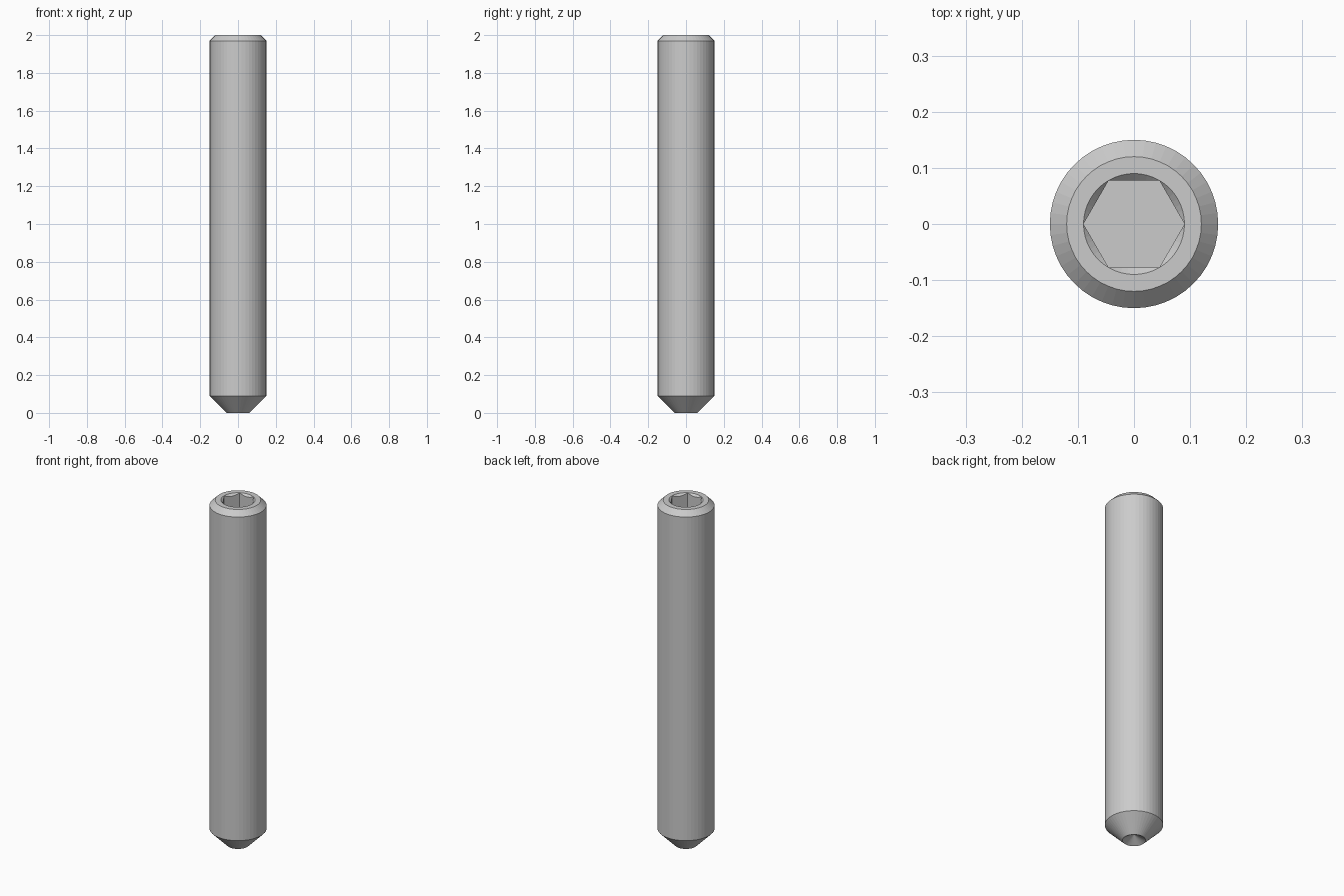
import bpy, bmesh
from math import pi, sin, cos

if "Cube" in bpy.data.objects:
    bpy.data.objects.remove(bpy.data.objects["Cube"])

SEG = 48            # multiple of 6 so the hexagon corners land on ring points
HEX_R = 0.09        # corner radius of the hex socket, also the countersink radius
APOTHEM = HEX_R * cos(pi / 6)


def hex_radius(a):
    """Distance from the axis to the hexagon wall at angle a (corners on the x axis)."""
    return APOTHEM / cos(a % (pi / 3) - pi / 6)


def ring(bm, radius, height):
    """Ring of points; radius and height are functions of the angle."""
    verts = []
    for i in range(SEG):
        a = 2 * pi * i / SEG
        r = radius(a)
        verts.append(bm.verts.new((r * cos(a), r * sin(a), height(r))))
    return verts


def circle(bm, r, z):
    return ring(bm, lambda a: r, lambda _: z)


bm = bmesh.new()
cup_tip = bm.verts.new((0, 0, 0.035))
rings = [
    circle(bm, 0.06, 0.0),       # cup point rim
    circle(bm, 0.15, 0.09),      # point chamfer
    circle(bm, 0.15, 1.97),      # shank
    circle(bm, 0.12, 2.0),       # top chamfer
    circle(bm, HEX_R, 2.0),      # countersink rim
    ring(bm, hex_radius, lambda r: 2.0 - (HEX_R - r)),  # scalloped countersink edge
    ring(bm, hex_radius, lambda r: 1.8),                # hex socket walls
]

# Skin between neighbouring rings
for low, high in zip(rings, rings[1:]):
    for i in range(SEG):
        j = (i + 1) % SEG
        bm.faces.new((low[i], low[j], high[j], high[i]))

# Conical cup in the point, flat socket floor
for i in range(SEG):
    bm.faces.new((rings[0][(i + 1) % SEG], rings[0][i], cup_tip))
bm.faces.new(rings[-1])

# Merge the hexagon corners, where countersink rim and wall meet
bmesh.ops.remove_doubles(bm, verts=bm.verts[:], dist=1e-5)
bmesh.ops.recalc_face_normals(bm, faces=bm.faces[:])

mesh = bpy.data.meshes.new("set_screw")
bm.to_mesh(mesh)
bm.free()
bpy.context.collection.objects.link(bpy.data.objects.new("set_screw", mesh))
